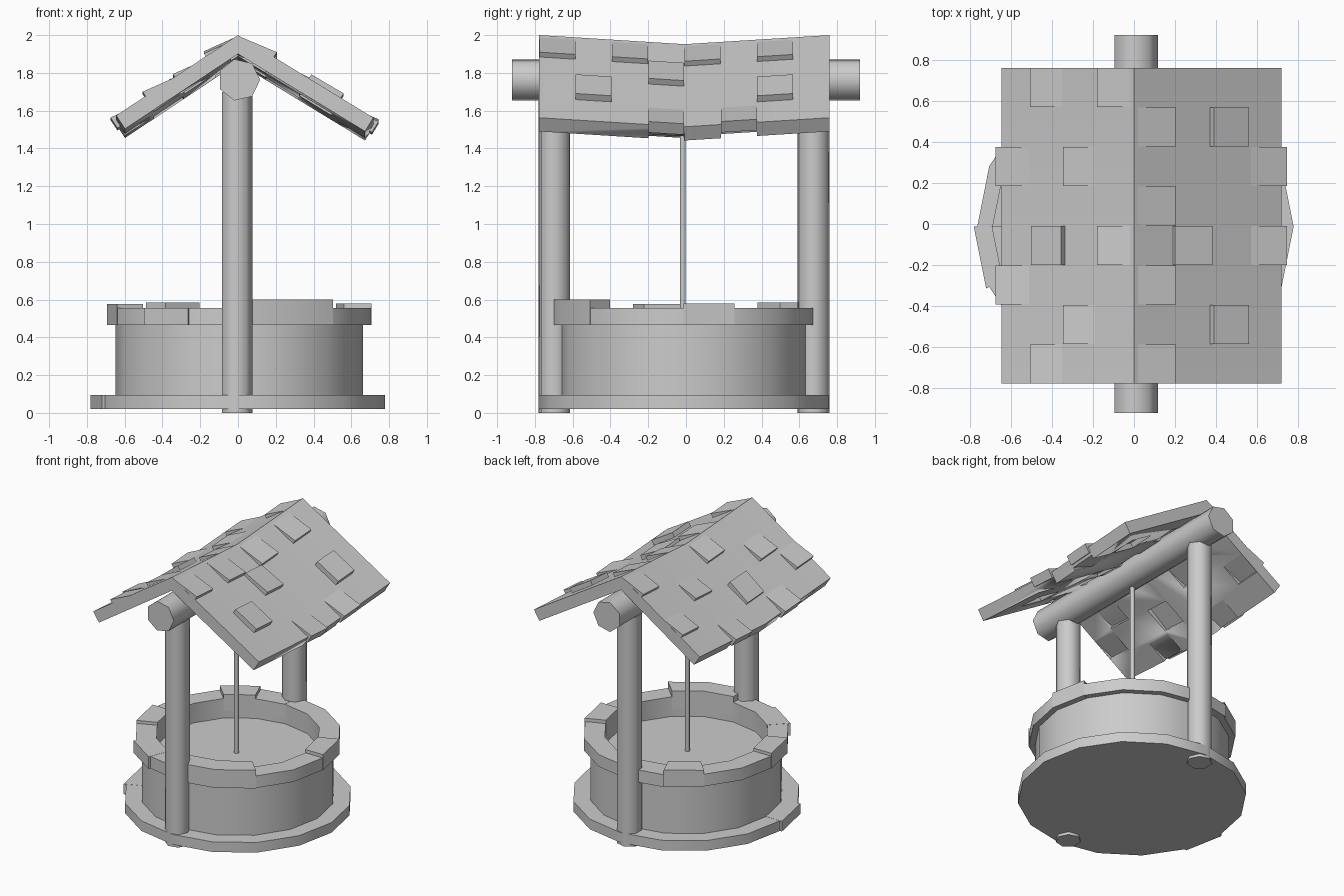
import bpy, bmesh, math
from mathutils import Vector

cube = bpy.data.objects.get("Cube")
if cube:
    bpy.data.objects.remove(cube)

grey = bpy.data.materials.new("stone_grey")
grey.use_nodes = True
GREY = (0.6, 0.6, 0.6, 1)
grey.diffuse_color = GREY
grey.node_tree.nodes["Principled BSDF"].inputs["Base Color"].default_value = GREY

CENTRE = Vector((0.007, -0.012, 0))
SIDES = 16
STEP = math.tau / SIDES


def finish(name, bm, angle=35):
    bmesh.ops.recalc_face_normals(bm, faces=bm.faces)
    mesh = bpy.data.meshes.new(name)
    bm.to_mesh(mesh)
    bm.free()
    mesh.materials.append(grey)
    obj = bpy.data.objects.new(name, mesh)
    bpy.context.collection.objects.link(obj)
    bpy.ops.object.select_all(action='DESELECT')
    obj.select_set(True)
    bpy.context.view_layer.objects.active = obj
    bpy.ops.object.shade_smooth_by_angle(angle=math.radians(angle))
    return obj


def loft(bm, rings, closed=False):
    """Skin a list of equal closed rings, capping the ends unless closed."""
    rows = [[bm.verts.new(p) for p in ring] for ring in rings]
    n = len(rows[0])
    pairs = list(zip(rows, rows[1:])) + ([(rows[-1], rows[0])] if closed else [])
    for a, b in pairs:
        for i in range(n):
            j = (i + 1) % n
            bm.faces.new((a[i], a[j], b[j], b[i]))
    if not closed:
        bm.faces.new(rows[0])
        bm.faces.new(rows[-1])


def circle(r, z, n=SIDES, centre=CENTRE):
    return [centre + Vector((r * math.cos(math.tau * i / n),
                             r * math.sin(math.tau * i / n), z)) for i in range(n)]


def disc(name, r, z0, z1, n=SIDES, centre=CENTRE, angle=35):
    bm = bmesh.new()
    loft(bm, [circle(r, z0, n, centre), circle(r, z1, n, centre)])
    return finish(name, bm, angle)


def ring(name, r_in, r_out, z0, z1):
    bm = bmesh.new()
    loft(bm, [circle(r_in, z0), circle(r_out, z0), circle(r_out, z1), circle(r_in, z1)], True)
    return finish(name, bm)


def stone(name, first, count, r_in, r_out, z0, z1):
    """A block spanning whole segments of a ring."""
    bm = bmesh.new()
    rings = []
    for i in range(count + 1):
        a = (first + i) * STEP
        d = Vector((math.cos(a), math.sin(a), 0))
        rings.append([CENTRE + d * r + Vector((0, 0, z))
                      for r, z in ((r_in, z0), (r_out, z0), (r_out, z1), (r_in, z1))])
    loft(bm, rings)
    return finish(name, bm)


# Well base, wall, floor and rim
disc("base", 0.77, 0.02, 0.095)
stone("base_stone", 8, 1, 0.6, 0.787, 0.02, 0.096)
ring("wall", 0.555, 0.655, 0.09, 0.47)
disc("well_floor", 0.56, 0.09, 0.41)
ring("rim", 0.555, 0.697, 0.465, 0.555)
for first, count, r_out, top in ((0, 1, 0.70, 0.58), (5, 1, 0.70, 0.585), (8, 1, 0.70, 0.577),
                                 (12.35, 1.65, 0.70, 0.6), (10, 1, 0.712, 0.556),
                                 (4, 1, 0.712, 0.556)):
    whole = math.ceil(count)
    stone("rim_stone", first if whole == count else 12, whole, 0.553, r_out, 0.464, top)

# Posts, beam and rope
for name, y in (("front_post", -0.697), ("back_post", 0.675)):
    disc(name, 0.086, 0.0, 1.7, 7, Vector((-0.008, y, 0)), 60)
disc("rope", 0.018, 0.4, 1.75, 6, Vector((0, -0.017, 0)), 65)
bm = bmesh.new()
loft(bm, [[(0.005 + p.x, y, 1.763 + p.y) for p in circle(0.112, 0, 7, Vector())]
          for y in (-0.92, 0.92)])
finish("beam", bm, 60)

# Sagging roof
Y0, Y1, MID = -0.777, 0.76, -0.008
COL = (Y1 - Y0) / 8
THICK = 0.085
SLOPE = {1: 0.61, -1: 0.66}


def sag(y):
    return 0.048 * (1 - abs(y - MID) / (Y1 - MID))


def roof_point(side, x, y, h):
    """Point at distance x from the ridge, lifted h along the slope's normal."""
    s = SLOPE[side]
    k = 1 / math.hypot(1, s)
    return Vector((side * (x + h * s * k), y, 2 - s * x - sag(y) + h * k))


bm = bmesh.new()
rings = []
for y in (Y0, MID, Y1):
    rings.append([roof_point(-1, 0.645, y, 0), Vector((0, y, 2 - sag(y))),
                  roof_point(1, 0.717, y, 0), roof_point(1, 0.717, y, -THICK),
                  Vector((0, y, 1.9 - sag(y))), roof_point(-1, 0.645, y, -THICK)])
loft(bm, rings)
roof = finish("roof", bm, 25)

# Shingles: side, columns, inner and outer distance, inner and outer lift
SHINGLES = [
    (1, (0, 2, 4, 6), 0.02, 0.19, 0, 0.03),
    (1, (1, 6), 0.37, 0.54, 0.035, 0.038),
    (1, (3,), 0.19, 0.365, 0.02, 0.035),
    (1, (3, 5), 0.57, 0.73, 0, 0.028),
    (-1, (3, 7), 0.02, 0.165, 0, 0.028),
    (-1, (1, 5), 0.19, 0.33, 0, 0.028),
    (-1, (0, 7), 0.35, 0.49, 0, 0.028),
    (-1, (3,), 0.335, 0.49, 0.035, 0.02),
    (-1, (2, 5), 0.51, 0.66, 0, 0.028),
]


def shingle_mesh(shift):
    bm = bmesh.new()
    for side, cols, xa, xb, ha, hb in SHINGLES:
        for c in cols:
            loft(bm, [[roof_point(side, x, y, h + shift) for x, h in
                       ((xa, ha), (xb, hb), (xb, -0.04), (xa, -0.04))]
                      for y in (Y0 + c * COL + 0.001, Y0 + (c + 1) * COL - 0.001)])
    return bm


finish("shingles", shingle_mesh(0), 25)

# Matching recesses on the underside
cutter = finish("recess_cutter", shingle_mesh(-THICK))
cutter.hide_render = True
cutter.hide_viewport = True
cut = roof.modifiers.new("recesses", 'BOOLEAN')
cut.operation = 'DIFFERENCE'
cut.solver = 'EXACT'
cut.object = cutter
